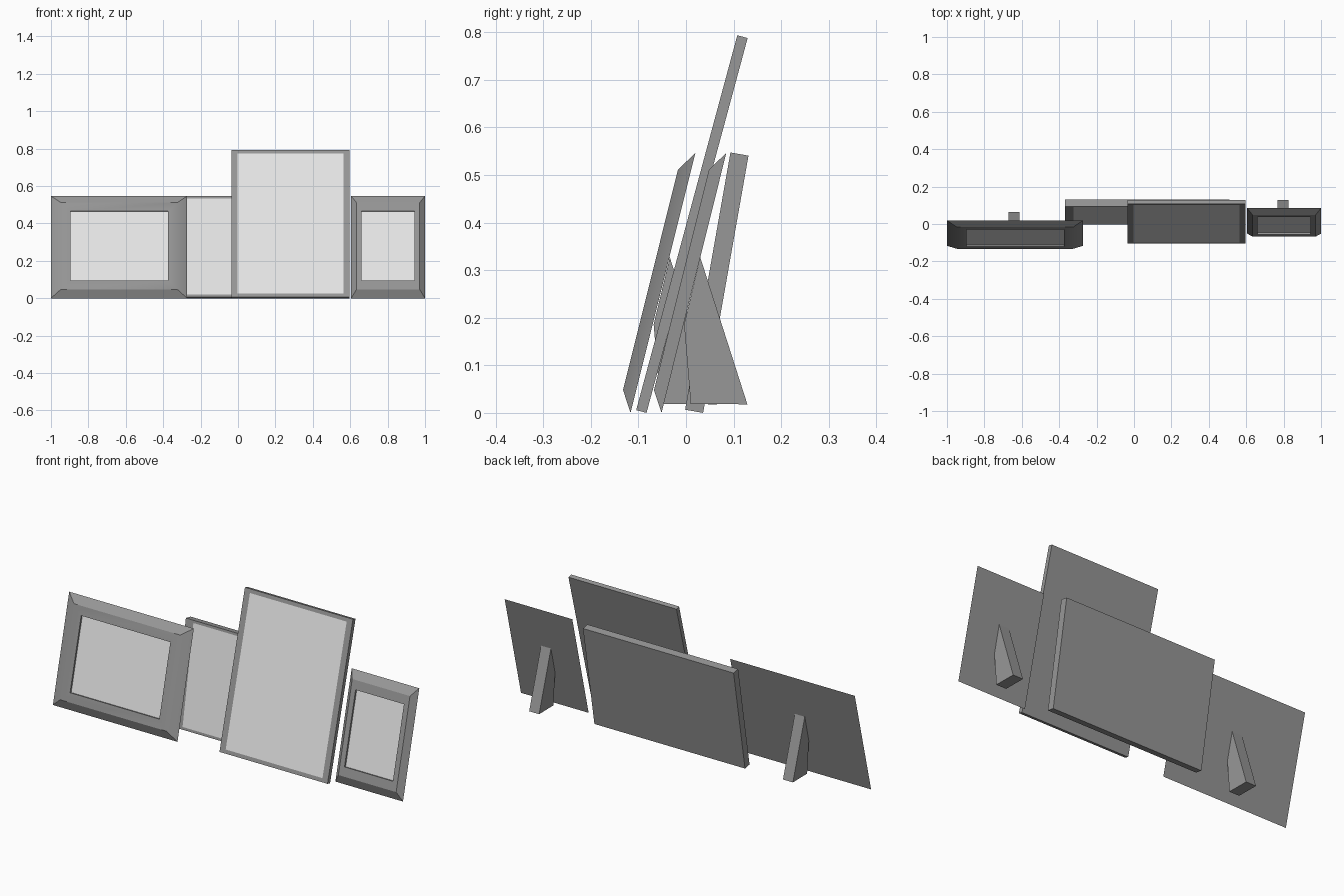
import bpy, bmesh
from math import radians, sin, cos

cube = bpy.data.objects.get("Cube")
if cube:
    bpy.data.objects.remove(cube, do_unlink=True)


def material(name, value):
    mat = bpy.data.materials.new(name)
    mat.use_nodes = True
    color = (value, value, value, 1)
    mat.diffuse_color = color
    mat.node_tree.nodes["Principled BSDF"].inputs["Base Color"].default_value = color
    return mat


frame_grey = material("frame grey", 0.31)
picture_grey = material("picture light grey", 0.8)


def finish(name, bm, mats):
    bmesh.ops.recalc_face_normals(bm, faces=bm.faces)
    mesh = bpy.data.meshes.new(name)
    bm.to_mesh(mesh)
    bm.free()
    for m in mats:
        mesh.materials.append(m)
    obj = bpy.data.objects.new(name, mesh)
    bpy.context.collection.objects.link(obj)
    return obj


def photo_frame(name, x0, x1, foot_y, lean, length, thick, chamfer, border, recess):
    """Leaning frame; chamfer and border are (sideways, upright) fractions of its size."""
    bm = bmesh.new()
    s, c = sin(radians(lean)), cos(radians(lean))
    width = x1 - x0

    def ring(inset, depth):
        dx, dv = inset[0] * width, inset[1] * length
        corners = ((x0 + dx, dv), (x1 - dx, dv), (x1 - dx, length - dv), (x0 + dx, length - dv))
        return [bm.verts.new((x, foot_y + v * s - depth * c, v * c + depth * s)) for x, v in corners]

    # back, front edge, picture opening, then the picture bed if it is sunk
    rings = [ring((0, 0), 0), ring(chamfer, thick), ring(border, thick)]
    if recess:
        rings.append(ring(border, thick - recess))
    bm.faces.new(rings[0])
    for a, b in zip(rings, rings[1:]):
        for i in range(4):
            j = (i + 1) % 4
            bm.faces.new((a[i], a[j], b[j], b[i]))
    bm.faces.new(rings[-1]).material_index = 1
    obj = finish(name, bm, (frame_grey, picture_grey))
    bpy.ops.object.select_all(action='DESELECT')
    obj.select_set(True)
    bpy.context.view_layer.objects.active = obj
    bpy.ops.object.shade_smooth_by_angle(angle=radians(30))


def easel_leg(name, x, y_shift, width=0.058):
    """Wedge prop behind a frame, extruded sideways from its profile."""
    profile = ((0.030, 0.327), (-0.004, 0.186), (0.010, 0.019), (0.129, 0.018))
    bm = bmesh.new()
    face = bm.faces.new([bm.verts.new((x - width / 2, y + y_shift, z)) for y, z in profile])
    extruded = bmesh.ops.extrude_face_region(bm, geom=[face])["geom"]
    moved = [g for g in extruded if isinstance(g, bmesh.types.BMVert)]
    bmesh.ops.translate(bm, verts=moved, vec=(width, 0, 0))
    finish(name, bm, (frame_grey,))


# Chamfered frames with sunk pictures and easel legs
chamfer, opening = (0.073, 0.076), (0.142, 0.16)
for name, x0, x1, foot_y, leg_x, leg_shift in (
        ("right", -1.0, -0.272, -0.1165, -0.641, -0.064),
        ("left", 0.605, 1.0, -0.0515, 0.797, 0)):
    photo_frame(name + "_chamfered_frame", x0, x1, foot_y, 14, 0.563, 0.027, chamfer, opening, 0.01)
    easel_leg(name + "_easel_leg", leg_x, leg_shift)

# Plain slab frames: tall in front, wide behind
slim = (0.052, 0.0245)
photo_frame("tall_frame", -0.035, 0.596, -0.083, 15.1, 0.816, 0.0225, (0, 0), slim, 0)
photo_frame("wide_rear_frame", -0.37, 0.51, 0.036, 10, 0.549, 0.0385, (0, 0), slim, 0)
